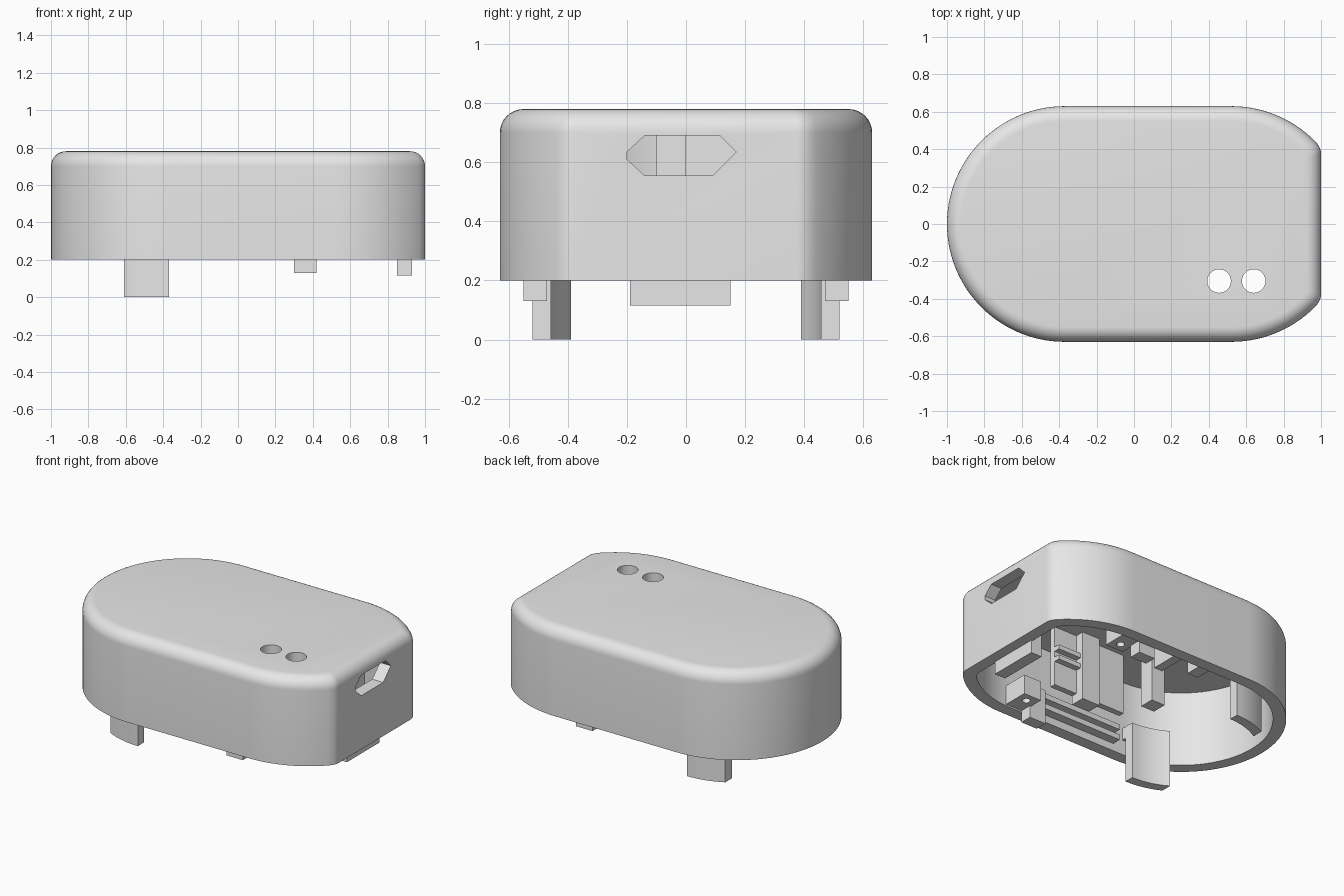
import bpy, bmesh
from math import sin, cos, pi, acos

cube = bpy.data.objects.get("Cube")
if cube:
    bpy.data.objects.remove(cube, do_unlink=True)

grey = bpy.data.materials.new("light grey plastic")
grey.use_nodes = True
grey.diffuse_color = (0.8, 0.8, 0.8, 1)
grey.node_tree.nodes["Principled BSDF"].inputs["Base Color"].default_value = (0.8, 0.8, 0.8, 1)

BASE, TOP, WALL, R = 0.2, 0.78, 0.08, 0.63
LEFT_C, RIGHT_C = -0.37, 0.52


def finish(name, bm):
    """Turn a bmesh into a grey object."""
    bmesh.ops.recalc_face_normals(bm, faces=bm.faces[:])
    mesh = bpy.data.meshes.new(name)
    bm.to_mesh(mesh)
    bm.free()
    mesh.materials.append(grey)
    obj = bpy.data.objects.new(name, mesh)
    bpy.context.collection.objects.link(obj)
    return obj


def activate(obj):
    bpy.ops.object.select_all(action='DESELECT')
    obj.select_set(True)
    bpy.context.view_layer.objects.active = obj


def smooth(obj):
    activate(obj)
    bpy.ops.object.shade_smooth_by_angle(angle=pi / 6)


def box(name, x, y, z):
    bm = bmesh.new()
    bmesh.ops.create_cube(bm, size=1)
    for v in bm.verts:
        for i, (lo, hi) in enumerate((x, y, z)):
            v.co[i] = hi if v.co[i] > 0 else lo
    return finish(name, bm)


def prism(name, points, offset):
    """Extrude a flat polygon of 3D points along an offset."""
    bm = bmesh.new()
    face = bm.faces.new([bm.verts.new(p) for p in points])
    ext = bmesh.ops.extrude_face_region(bm, geom=[face])["geom"]
    moved = [g for g in ext if isinstance(g, bmesh.types.BMVert)]
    bmesh.ops.translate(bm, verts=moved, vec=offset)
    return finish(name, bm)


def cylinder(name, x, y, z, r, n=32):
    ring = [(x + r * cos(2 * pi * i / n), y + r * sin(2 * pi * i / n), z[0]) for i in range(n)]
    return prism(name, ring, (0, 0, z[1] - z[0]))


def cut(obj, cutter):
    cutter.hide_render = True
    mod = obj.modifiers.new("cut", 'BOOLEAN')
    mod.operation, mod.solver, mod.object = 'DIFFERENCE', 'EXACT', cutter
    activate(obj)
    bpy.ops.object.modifier_apply(modifier=mod.name)
    bpy.data.objects.remove(cutter, do_unlink=True)


def outline(d):
    """Plan of the case, moved inwards by d: round end, straight sides, cut-off end."""
    r, xe = R - d, 1 - d
    a = acos((xe - RIGHT_C) / r)
    yc = r * sin(a)
    a2 = a + 0.045 / r
    p2 = (RIGHT_C + r * cos(a2), r * sin(a2))
    half = []
    for i in range(6):
        t = i / 6
        w = ((1 - t) ** 2, 2 * t * (1 - t), t * t)
        half.append((w[0] * xe + w[1] * xe + w[2] * p2[0],
                     w[0] * (yc - 0.03) + w[1] * yc + w[2] * p2[1]))
    for c, start, end, n in ((RIGHT_C, a2, pi / 2, 14), (LEFT_C, pi / 2, pi, 28)):
        for i in range(n + 1):
            t = start + (end - start) * i / n
            half.append((c + r * cos(t), r * sin(t)))
    return half + [(x, -y) for x, y in half[-2::-1]]


# Hollow case: inner wall, bottom rim, outer wall and rounded top edge
layers = [(WALL, TOP - WALL), (WALL, BASE), (0, BASE)]
for i in range(9):
    t = pi / 2 * i / 8
    layers.append((0.08 * (1 - cos(t)), TOP - 0.08 + 0.08 * sin(t)))
bm = bmesh.new()
rings = [[bm.verts.new((x, y, z)) for x, y in outline(d)] for d, z in layers]
for lo, hi in zip(rings, rings[1:]):
    for i in range(len(lo)):
        j = (i + 1) % len(lo)
        bm.faces.new((lo[i], lo[j], hi[j], hi[i]))
bm.faces.new(rings[0])
bm.faces.new(rings[-1])
case = finish("case_shell", bm)

# Two round openings in the top and the port opening in the flat end
for x in (0.455, 0.64):
    cut(case, cylinder("hole_cutter", x, -0.305, (0.6, 0.9), 0.063))
port = [(-0.2, 0.61), (-0.2, 0.635), (-0.14, 0.69), (0.115, 0.69),
        (0.17, 0.635), (0.09, 0.555), (-0.14, 0.555)]
cut(case, prism("port_cutter", [(0.85, y, z) for y, z in port], (0.3, 0, 0)))
smooth(case)


def arc_block(name, side, r0, r1, z):
    """Block that follows the round end, on one side."""
    x_end = -0.24
    pts = []
    for r, order in ((r0, range(9)), (r1, range(8, -1, -1))):
        for i in order:
            x = x_end * i / 8
            pts.append((LEFT_C + x, side * (r * r - x * x) ** 0.5, z[0]))
    smooth(prism(name, pts, (0, 0, z[1] - z[0])))


for side, label in ((1, "back"), (-1, "front")):
    def ys(a, b):
        return tuple(sorted((side * a, side * b)))
    # Curved snap clip and the bracket that ties it to the wall
    arc_block(label + "_clip", side, 0.457, 0.52, (0, 0.38))
    arc_block(label + "_clip_bracket", side, 0.5, 0.565, (0.3, 0.38))
    # Locating tab and screw boss
    box(label + "_tab", (0.30, 0.42), ys(0.47, 0.55), (0.13, 0.36))
    boss = box(label + "_screw_boss", (0.41, 0.54), ys(0.38, 0.56), (0.21, 0.34))
    cut(boss, cylinder("screw_cutter", 0.475, side * 0.44, (0.1, 0.5), 0.025, 20))
    # Double guide rail along the side wall
    for z in (0.25, 0.32):
        box(label + "_rail", (-0.3, 0.28), ys(0.49, 0.56), (z, z + 0.035))

# Tab under the flat end
box("end_tab", (0.85, 0.93), (-0.19, 0.15), (0.115, 0.4))

# Inner partition with its ledge, and support posts hanging from the roof
box("partition", (-0.17, 0.37), (-0.34, -0.3), (0.3, 0.72))
for z in (0.46, 0.53):
    box("partition_ledge", (0.11, 0.37), (-0.31, -0.26), (z, z + 0.03))
box("front_post", (0.07, 0.2), (-0.34, -0.24), (0.24, 0.72))
box("middle_post", (-0.24, -0.14), (-0.1, 0), (0.25, 0.72))
box("back_post", (-0.18, -0.1), (0.38, 0.56), (0.25, 0.72))
box("cross_rib", (-0.22, -0.16), (-0.05, 0.4), (0.48, 0.72))
